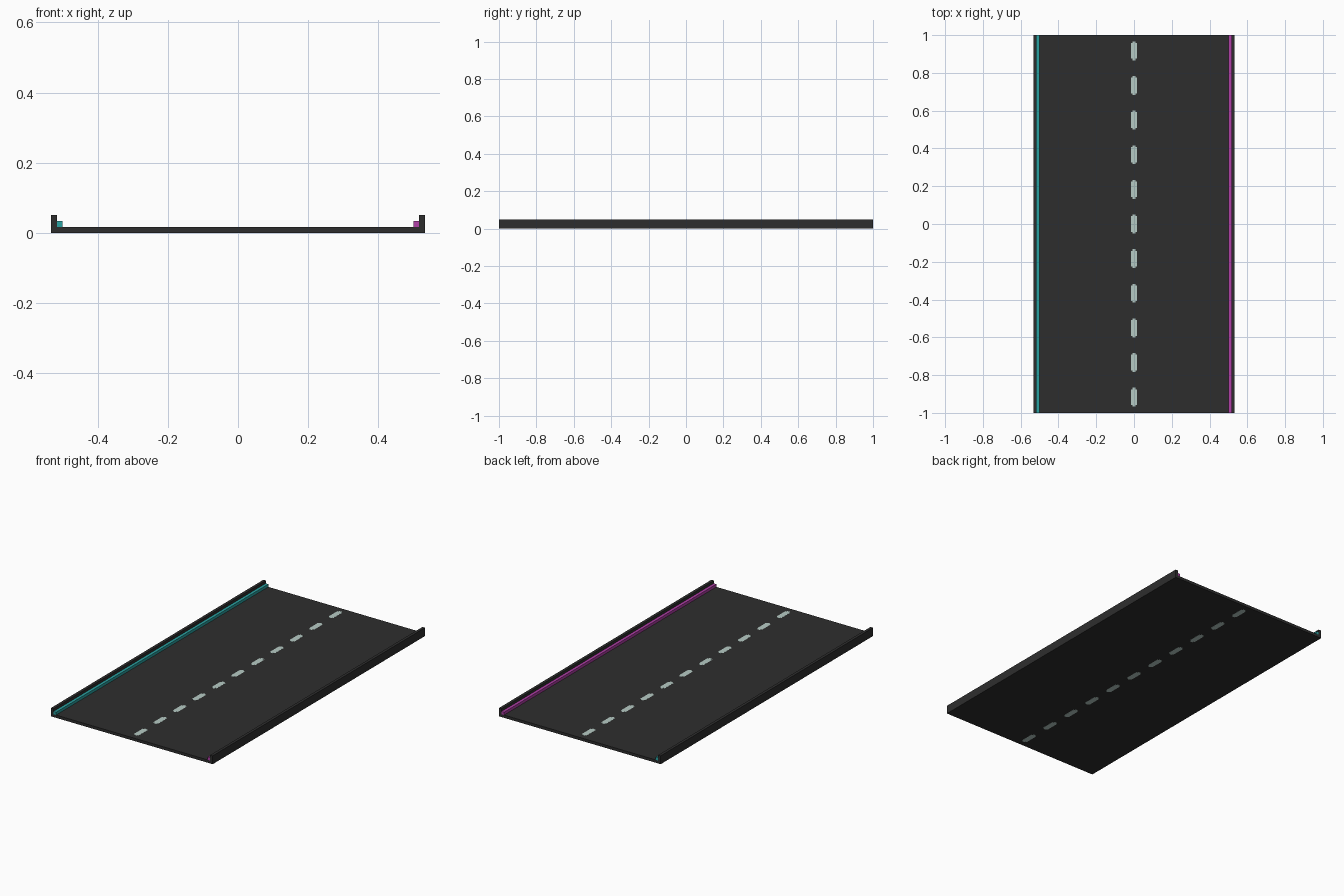
import bpy

if "Cube" in bpy.data.objects:
    bpy.data.objects.remove(bpy.data.objects["Cube"])

U = 1 / 60        # one block of the model
EPS = 0.0003      # keeps flush painted faces visible


def material(name, color):
    m = bpy.data.materials.new(name)
    m.diffuse_color = (*color, 1)
    m.use_nodes = True
    m.node_tree.nodes["Principled BSDF"].inputs["Base Color"].default_value = m.diffuse_color
    return m


asphalt = material("dark asphalt", (0.027, 0.027, 0.027))
teal = material("teal light", (0.024, 0.37, 0.37))
magenta = material("magenta light", (0.44, 0.05, 0.39))
paint = material("pale lane paint", (0.47, 0.60, 0.56))


def prism(name, outline, place, lo, hi, mat):
    """Extrude a 2D outline from lo to hi; place(a, b, t) gives the 3D point."""
    n = len(outline)
    verts = [place(a, b, t) for t in (lo, hi) for a, b in outline]
    faces = [tuple(range(n))[::-1], tuple(range(n, 2 * n))]
    faces += [(i, (i + 1) % n, (i + 1) % n + n, i + n) for i in range(n)]
    me = bpy.data.meshes.new(name)
    me.from_pydata(verts, [], faces)
    me.materials.append(mat)
    ob = bpy.data.objects.new(name, me)
    bpy.context.collection.objects.link(ob)
    # consistent outward normals
    import bmesh
    bm = bmesh.new()
    bm.from_mesh(me)
    bmesh.ops.recalc_face_normals(bm, faces=bm.faces)
    bm.to_mesh(me)
    bm.free()
    return ob


def along_y(a, b, t):
    return (a, t, b)


def along_z(a, b, t):
    return (a, b, t)


def rect(x0, x1, z0, z1):
    return [(x0, z0), (x1, z0), (x1, z1), (x0, z1)]


# road deck and side curbs
prism("road_deck", rect(-31 * U, 31 * U, 0, U), along_y, -1, 1, asphalt)
for side, s in (("left", -1), ("right", 1)):
    prism(side + "_curb", rect(*sorted((s * 31 * U, s * 32 * U)), 0, 3 * U),
          along_y, -1, 1, asphalt)

# light strips inside the curbs
prism("left_light_strip", rect(-31 * U, -30 * U, U, 2 * U), along_y, -1, 1, teal)
prism("right_light_strip", rect(30 * U, 31 * U, U, 2 * U), along_y, -1, 1, magenta)

# lane dashes with stepped ends, painted through the full deck thickness
w, h = U, U / 2
for i in range(-5, 6):
    c = i * 11 * U
    e, b = 3 * U, 2.5 * U
    half = [(h, -e), (h, -b), (w, -b), (w, b), (h, b), (h, e)]
    outline = half + [(-x, y) for x, y in reversed(half)]
    prism(f"lane_dash_{i + 6}", [(x, y + c) for x, y in outline],
          along_z, -EPS, U + EPS, paint)
